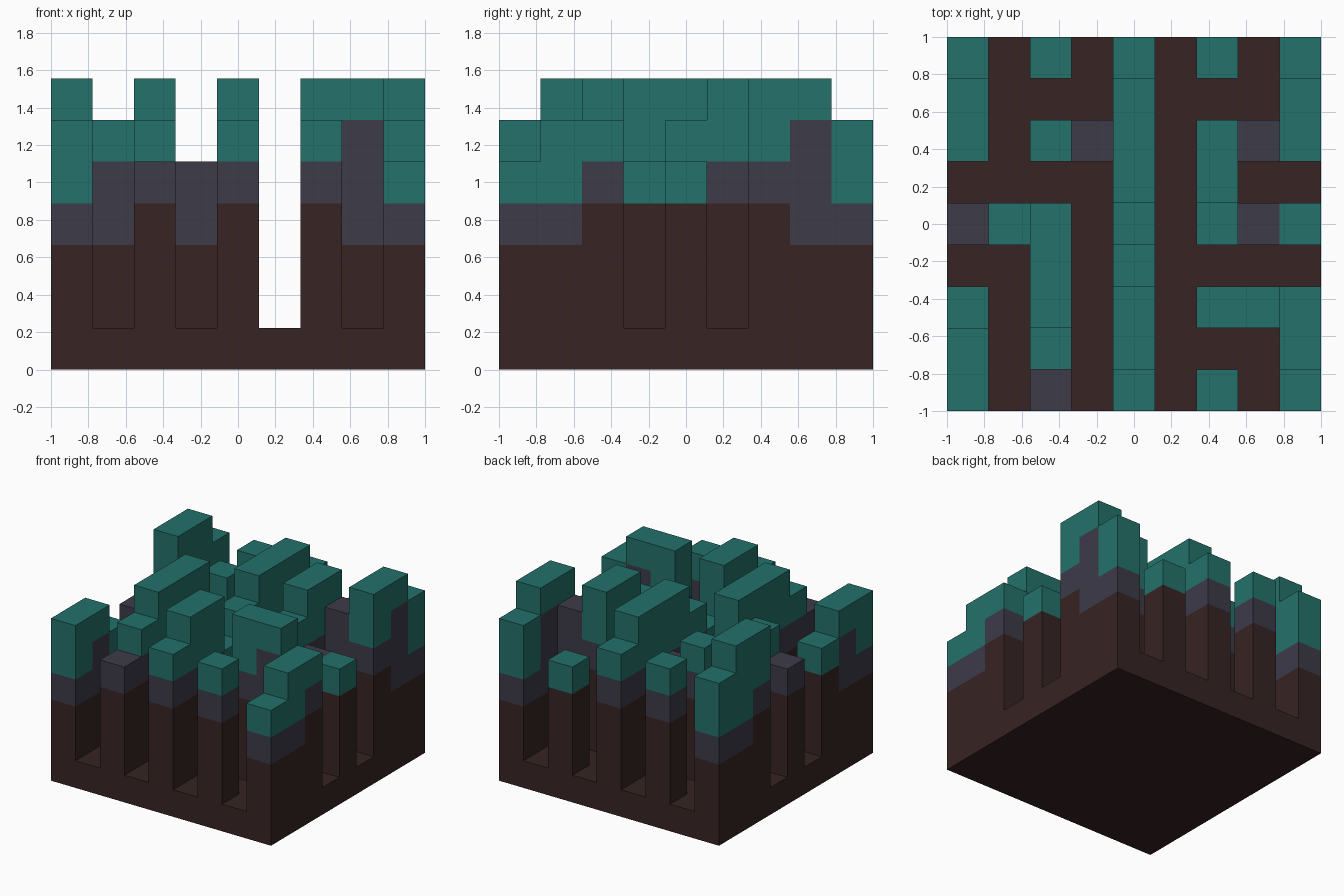
import bpy, bmesh
from mathutils import Vector

cube = bpy.data.objects.get("Cube")
if cube:
    bpy.data.objects.remove(cube, do_unlink=True)

CELL = 2 / 9

# Plan from back to front; each letter is a block type, a dot is open floor
PLAN = ["B.C.C.D.B",
        "K...E...F",
        "E.CIE.EJE",
        "....E.E..",
        "HGE.C.CID",
        "..E.D....",
        "D.E.E.EFC",
        "G.C.E...B",
        "B.H.C.C.A"]

# Block types: top of the dark part, of the grey band and of the teal cap, in cells
TYPES = {".": (1, 1, 1), "A": (3, 4, 5), "B": (3, 4, 6), "C": (4, 5, 6),
         "D": (4, 4, 5), "E": (4, 5, 7), "F": (3, 6, 7), "G": (3, 5, 6),
         "H": (4, 5, 5), "I": (3, 5, 5), "J": (3, 6, 6), "K": (3, 4, 7)}


def material(name, rgb):
    mat = bpy.data.materials.new(name)
    mat.use_nodes = True
    colour = (*rgb, 1)
    mat.diffuse_color = colour
    bsdf = mat.node_tree.nodes["Principled BSDF"]
    bsdf.inputs["Base Color"].default_value = colour
    bsdf.inputs["Roughness"].default_value = 0.9
    return mat


dark = material("dark brown", (0.038, 0.017, 0.017))
grey = material("slate grey", (0.046, 0.043, 0.066))
teal = material("teal", (0.017, 0.165, 0.145))

# Sort every unit block into the part it belongs to
parts = {"base_slab": set(), "dark_pillars": set(), "grey_bands": set(), "teal_caps": set()}
for row, line in enumerate(PLAN):
    for col, letter in enumerate(line):
        low, mid, top = TYPES[letter]
        for z in range(top):
            name = ("base_slab" if z == 0 else "dark_pillars" if z < low
                    else "grey_bands" if z < mid else "teal_caps")
            parts[name].add((col, len(PLAN) - 1 - row, z))
solid = set().union(*parts.values())


def add_exposed_faces(bm, block):
    """Add the sides of a unit block that no other block covers."""
    centre = Vector(block)
    for axis in range(3):
        for sign in (-1, 1):
            normal = Vector((0, 0, 0))
            normal[axis] = sign
            if tuple(int(v) for v in centre + normal) in solid:
                continue
            u = Vector((0, 0, 0))
            u[(axis + 1) % 3] = 0.5
            v = normal.cross(u)
            mid = centre + normal / 2
            bm.faces.new([bm.verts.new(mid + a * u + b * v)
                          for a, b in ((-1, -1), (1, -1), (1, 1), (-1, 1))])


def build(name, blocks, mat):
    bm = bmesh.new()
    for block in sorted(blocks):
        add_exposed_faces(bm, block)
    bmesh.ops.remove_doubles(bm, verts=bm.verts, dist=0.001)
    # Move from block counts to the final size, standing on the ground
    for vert in bm.verts:
        vert.co = (vert.co + Vector((-4, -4, 0.5))) * CELL
    mesh = bpy.data.meshes.new(name)
    bm.to_mesh(mesh)
    bm.free()
    mesh.materials.append(mat)
    bpy.context.collection.objects.link(bpy.data.objects.new(name, mesh))


for (name, blocks), mat in zip(parts.items(), (dark, dark, grey, teal)):
    build(name, blocks, mat)
